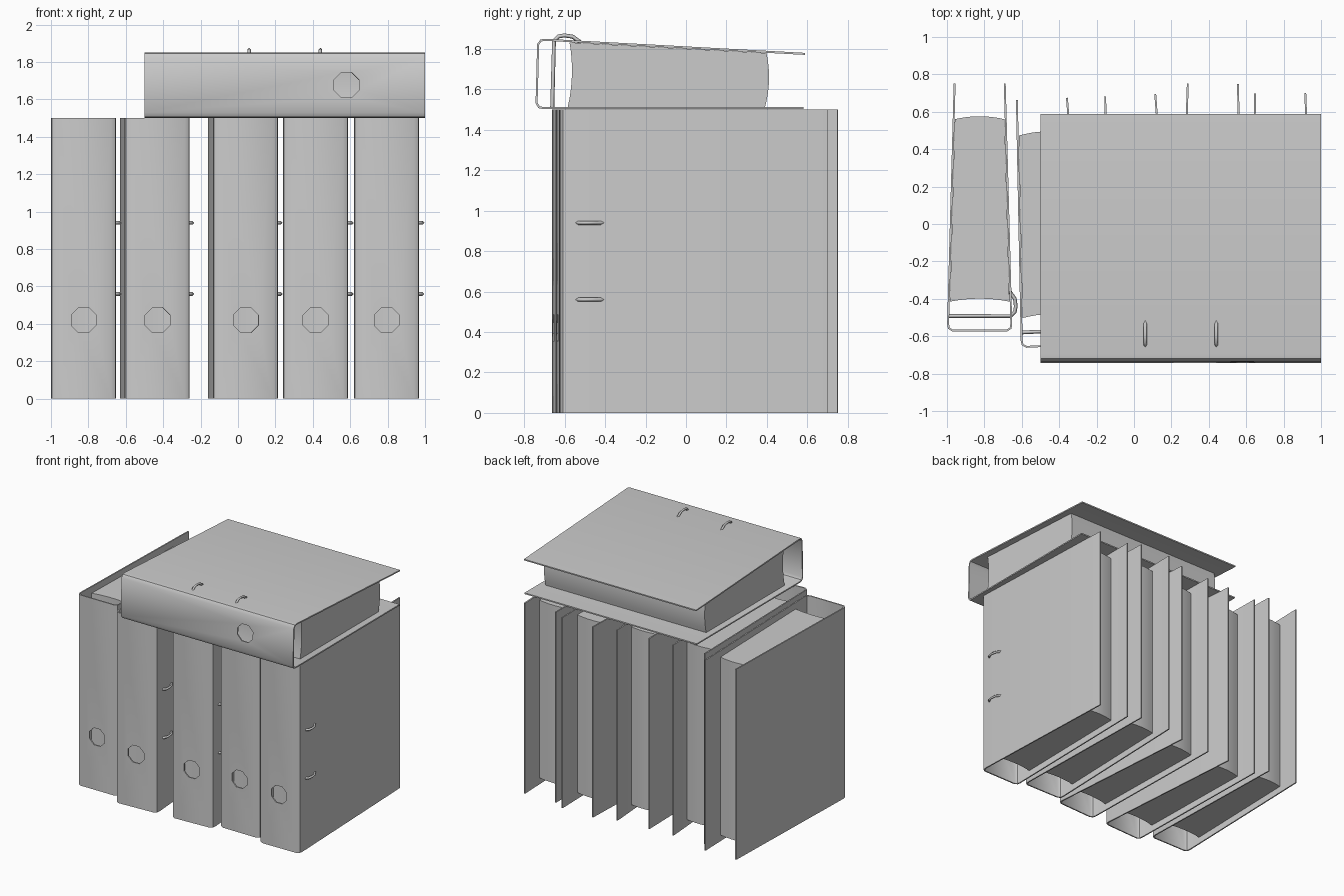
import bpy, bmesh, math
from mathutils import Matrix, Vector

cube = bpy.data.objects.get("Cube")
if cube:
    bpy.data.objects.remove(cube, do_unlink=True)

grey = bpy.data.materials.new("neutral_grey")
grey.use_nodes = True
grey.diffuse_color = (0.6, 0.6, 0.6, 1)
grey.node_tree.nodes["Principled BSDF"].inputs["Base Color"].default_value = (0.6, 0.6, 0.6, 1)

HEIGHT = 1.5


def add_object(name, mesh, matrix=Matrix()):
    obj = bpy.data.objects.new(name, mesh)
    bpy.context.collection.objects.link(obj)
    obj.matrix_world = matrix
    return obj


def mesh_from(name, bm):
    mesh = bpy.data.meshes.new(name)
    bm.to_mesh(mesh)
    bm.free()
    mesh.materials.append(grey)
    return mesh


def smooth(obj):
    bpy.ops.object.select_all(action="DESELECT")
    obj.select_set(True)
    bpy.context.view_layer.objects.active = obj
    bpy.ops.object.shade_smooth_by_angle(angle=math.radians(40))


def make_cover():
    """Folded board: two tapering covers joined by a spine with a finger hole."""
    half = [(0.134, 1.325), (0.169, 0.04), (0.165, 0.018), (0.145, 0.005)]
    path = half + [(-x, y) for x, y in reversed(half)]
    bm = bmesh.new()
    rows = [[bm.verts.new((x, y, z)) for x, y in path] for z in (0, HEIGHT)]
    for i in range(len(path) - 1):
        bm.faces.new((rows[0][i], rows[0][i + 1], rows[1][i + 1], rows[1][i]))
    obj = add_object("cover_build", mesh_from("binder_cover", bm))
    solid = obj.modifiers.new("thickness", "SOLIDIFY")
    solid.thickness, solid.offset, solid.use_even_offset = 0.01, 0, True

    # Octagonal finger hole
    bm = bmesh.new()
    place = (Matrix.Translation((0, 0, 0.42)) @ Matrix.Rotation(math.pi / 2, 4, "X")
             @ Matrix.Rotation(math.pi / 8, 4, "Z"))
    bmesh.ops.create_cone(bm, cap_ends=True, segments=8, radius1=0.072,
                          radius2=0.072, depth=0.1, matrix=place)
    cutter = add_object("hole_cutter", mesh_from("hole_cutter", bm))
    cutter.hide_render = True
    cut = obj.modifiers.new("hole", "BOOLEAN")
    cut.operation, cut.object, cut.solver = "DIFFERENCE", cutter, "EXACT"
    bpy.context.view_layer.objects.active = obj
    for name in ("thickness", "hole"):
        bpy.ops.object.modifier_apply(modifier=name)
    bpy.data.objects.remove(cutter, do_unlink=True)
    smooth(obj)
    mesh = obj.data
    bpy.data.objects.remove(obj, do_unlink=True)
    return mesh


def make_pages():
    """Paper block filling the gap between the covers, bowed at both edges."""
    inset, steps = 0.05, 8
    bm = bmesh.new()
    ring = []
    for y0, half, order in ((0.16, 0.159, 1), (1.135, 0.133, -1)):
        for i in range(steps + 1):
            t = order * (2 * i / steps - 1)
            ring.append((t * half, y0 + 0.016 * (1 - t * t)))
    base = bm.faces.new([bm.verts.new((x, y, inset)) for x, y in ring])
    top = bmesh.ops.extrude_face_region(bm, geom=[base])["geom"]
    verts = [v for v in top if isinstance(v, bmesh.types.BMVert)]
    bmesh.ops.translate(bm, verts=verts, vec=(0, 0, HEIGHT - 2 * inset))
    bmesh.ops.recalc_face_normals(bm, faces=bm.faces)
    obj = add_object("pages_build", mesh_from("page_block", bm))
    smooth(obj)
    mesh = obj.data
    bpy.data.objects.remove(obj, do_unlink=True)
    return mesh


def make_rings():
    """Two wires crossing the binder and arching out through one cover."""
    path = [(-0.166, 0.083), (0.166, 0.083), (0.188, 0.105), (0.193, 0.135),
            (0.188, 0.175), (0.16, 0.215)]
    curve = bpy.data.curves.new("ring_wire", "CURVE")
    curve.dimensions = "3D"
    curve.bevel_depth, curve.bevel_resolution = 0.01, 0
    curve.use_fill_caps = True
    for z in (0.56, 0.94):
        spline = curve.splines.new("POLY")
        spline.points.add(len(path) - 1)
        for point, (x, y) in zip(spline.points, path):
            point.co = (x, y, z, 1)
    obj = add_object("rings_build", curve)
    graph = bpy.context.evaluated_depsgraph_get()
    mesh = bpy.data.meshes.new_from_object(obj.evaluated_get(graph))
    bpy.data.objects.remove(obj, do_unlink=True)
    mesh.materials.clear()
    mesh.materials.append(grey)
    return mesh


parts = {"cover": make_cover(), "pages": make_pages(), "rings": make_rings()}


def place_binder(name, matrix):
    for part, mesh in parts.items():
        add_object(f"{name}_{part}", mesh, matrix)


# Five standing binders: spine centre x, spine y, turn
standing = [(-0.825, -0.575, 0), (-0.43, -0.655, 0.047), (0.042, -0.635, 0.047),
            (0.415, -0.575, -0.005), (0.795, -0.625, 0.01)]
for i, (x, y, turn) in enumerate(standing, 1):
    place_binder(f"standing_binder_{i}",
                 Matrix.Translation((x, y, 0)) @ Matrix.Rotation(turn, 4, "Z"))

# Binder lying across the top
place_binder("lying_binder", Matrix.Translation((1, -0.74, 1.677))
             @ Matrix.Rotation(-math.pi / 2, 4, "Y") @ Matrix.Rotation(0.027, 4, "Z"))
